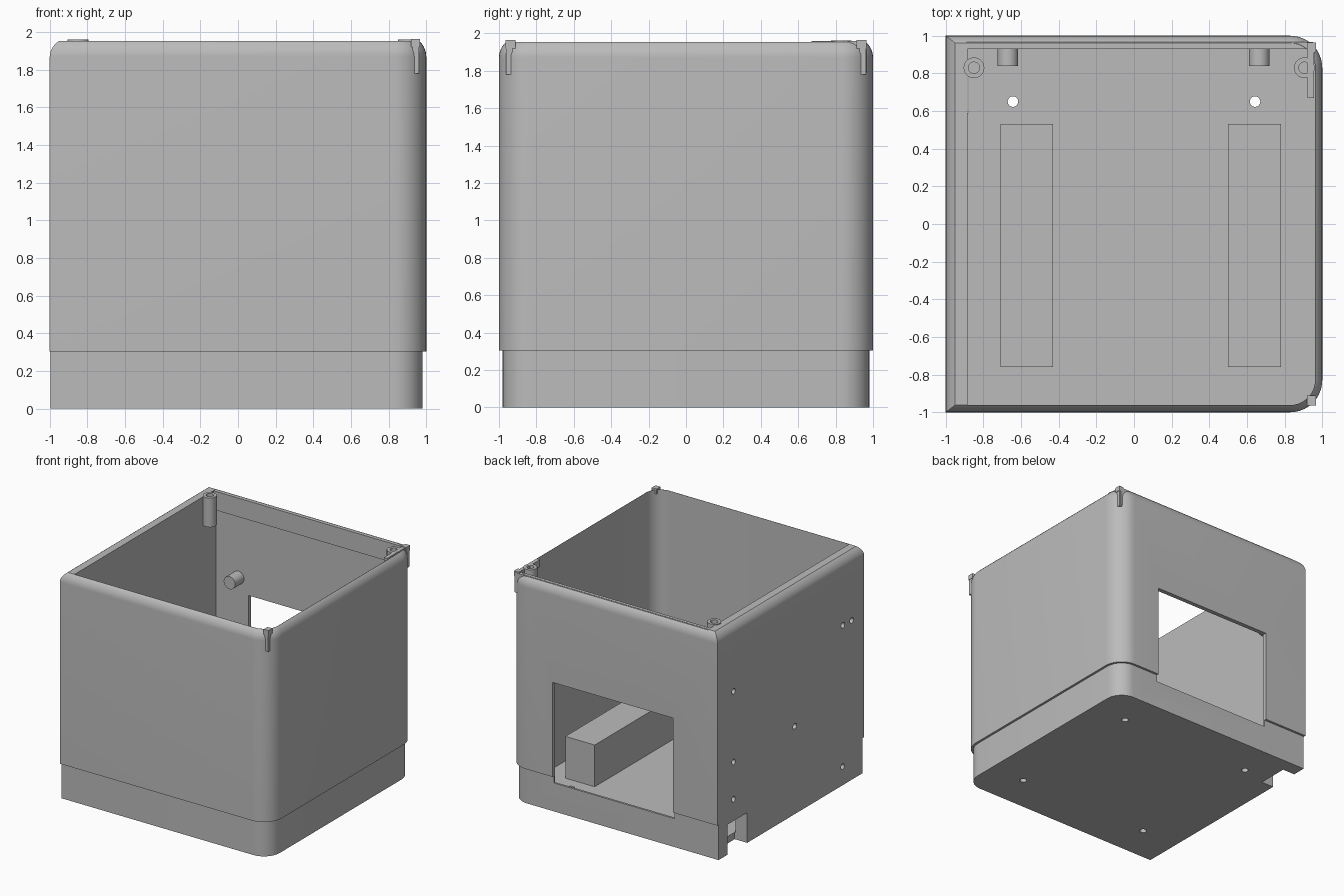
import bpy, bmesh, math
from mathutils import Matrix, Vector

if "Cube" in bpy.data.objects:
    bpy.data.objects.remove(bpy.data.objects["Cube"], do_unlink=True)

GREY = (0.5, 0.5, 0.5, 1)
mat = bpy.data.materials.new("plain grey")
mat.use_nodes = True
mat.diffuse_color = GREY
mat.node_tree.nodes["Principled BSDF"].inputs["Base Color"].default_value = GREY


def finish(name, bm):
    bmesh.ops.recalc_face_normals(bm, faces=bm.faces)
    mesh = bpy.data.meshes.new(name)
    bm.to_mesh(mesh)
    bm.free()
    mesh.materials.append(mat)
    ob = bpy.data.objects.new(name, mesh)
    bpy.context.collection.objects.link(ob)
    return ob


def select(ob):
    bpy.ops.object.select_all(action='DESELECT')
    ob.select_set(True)
    bpy.context.view_layer.objects.active = ob


def smooth(ob):
    select(ob)
    bpy.ops.object.shade_smooth_by_angle(angle=math.radians(30))


def add_box(bm, x, y, z):
    size = Vector((x[1] - x[0], y[1] - y[0], z[1] - z[0]))
    mid = Vector((sum(x), sum(y), sum(z))) / 2
    bmesh.ops.create_cube(bm, size=1, matrix=Matrix.Translation(mid) @ Matrix.Diagonal(size.to_4d()))


def add_cyl(bm, mid, radius, depth, turn=Matrix()):
    bmesh.ops.create_cone(bm, cap_ends=True, segments=24, radius1=radius, radius2=radius,
                          depth=depth, matrix=Matrix.Translation(mid) @ turn)


def box(name, x, y, z):
    bm = bmesh.new()
    add_box(bm, x, y, z)
    return finish(name, bm)


def loft(name, rings):
    """Skin closed rings of equal length and cap both ends."""
    bm = bmesh.new()
    loops = [[bm.verts.new(p) for p in ring] for ring in rings]
    for a, b in zip(loops, loops[1:]):
        for i in range(len(a)):
            j = (i + 1) % len(a)
            bm.faces.new((a[i], a[j], b[j], b[i]))
    bm.faces.new(loops[0])
    bm.faces.new(loops[-1])
    return finish(name, bm)


def outline(inset, left, z, radius=0.17, steps=10):
    """Square plan with rounded corners on the +x side only."""
    e, r = 1 - inset, radius - inset
    pts = [(left - 1, e, z), (left - 1, -e, z)]
    for start, sy in ((-90, -1), (0, 1)):
        for i in range(steps + 1):
            a = math.radians(start + 90 * i / steps)
            pts.append((e - r + r * math.cos(a), sy * (e - r) + r * math.sin(a), z))
    return pts


def circle(x, y, r, z, n=32):
    return [(x + r * math.cos(math.tau * i / n), y + r * math.sin(math.tau * i / n), z)
            for i in range(n)]


# Hollow housing: inset plinth, straight wall, rounded rim, inner wall, floor
WALL, SIDE, FLOOR = 0.038, 0.115, 0.06
rings = [outline(0.02, 0.003, 0), outline(0.02, 0.003, 0.305), outline(0, 0, 0.305)]
for i in range(8):
    a = math.radians(52 * i / 7)
    d = 0.1 * (1 - math.cos(a))
    rings.append(outline(d, d * 1.3, 1.87 + 0.106 * math.sin(a)))
rings += [outline(WALL, SIDE, 1.954), outline(WALL, SIDE, FLOOR)]
housing = loft("housing", rings)

# Openings: back window, cable notch, floor holes, blind side holes
bm = bmesh.new()
add_box(bm, (-0.575, 0.575), (0.9, 1.1), (0.245, 1.12))
add_box(bm, (-1.1, -0.878), (0.59, 0.86), (-0.1, 0.26))
for x in (-0.643, 0.643):
    for y in (-0.65, 0.65):
        add_cyl(bm, (x, y, 0.03), 0.028, 0.3)
sideways = Matrix.Rotation(math.pi / 2, 4, 'Y')
for y, z in ((0.78, 1.38), (0.78, 0.77), (0.78, 0.45), (-0.055, 0.76),
             (-0.71, 0.16), (-0.71, 1.38), (-0.83, 1.375)):
    add_cyl(bm, (-1, y, z), 0.024, 0.14, sideways)
cutter = finish("opening_cutter", bm)
cutter.hide_render = True
mod = housing.modifiers.new("openings", 'BOOLEAN')
mod.operation, mod.solver, mod.object = 'DIFFERENCE', 'EXACT', cutter
select(housing)
bpy.ops.object.modifier_apply(modifier=mod.name)
bpy.data.objects.remove(cutter, do_unlink=True)
smooth(housing)

# Floor bars
box("left_floor_bar", (0.5, 0.78), (-0.76, 0.53), (FLOOR - 0.01, 0.42))
box("right_floor_bar", (-0.71, -0.43), (-0.76, 0.53), (FLOOR - 0.01, 0.42))

# Thickened band inside the back rim
box("back_rim_band", (-0.89, 0.95), (0.93, 0.966), (1.79, 1.952))

# Screw bosses, pegs and corner tabs
for side, x in (("right", -0.85), ("left", 0.905)):
    smooth(loft(side + "_screw_boss", [
        circle(x, 0.83, 0.055, 1.71), circle(x, 0.83, 0.055, 1.962),
        circle(x, 0.83, 0.03, 1.962), circle(x, 0.83, 0.03, 1.8)]))
for side, x in (("right", -0.67), ("left", 0.665)):
    bm = bmesh.new()
    add_cyl(bm, (x, 0.905, 1.25), 0.055, 0.13, Matrix.Rotation(math.pi / 2, 4, 'X'))
    smooth(finish(side + "_back_peg", bm))
for end, s in (("front", -1), ("back", 1)):
    ys = sorted((s * 0.927, s * 0.962))
    box(end + "_corner_tab", (0.927, 0.962), ys, (1.78, 1.964))
    box(end + "_corner_tab_head", (0.92, 0.966), sorted((s * 0.912, s * 0.964)), (1.92, 1.964))
box("left_rim_strip", (0.922, 0.955), (0.67, 0.95), (1.9, 1.96))
